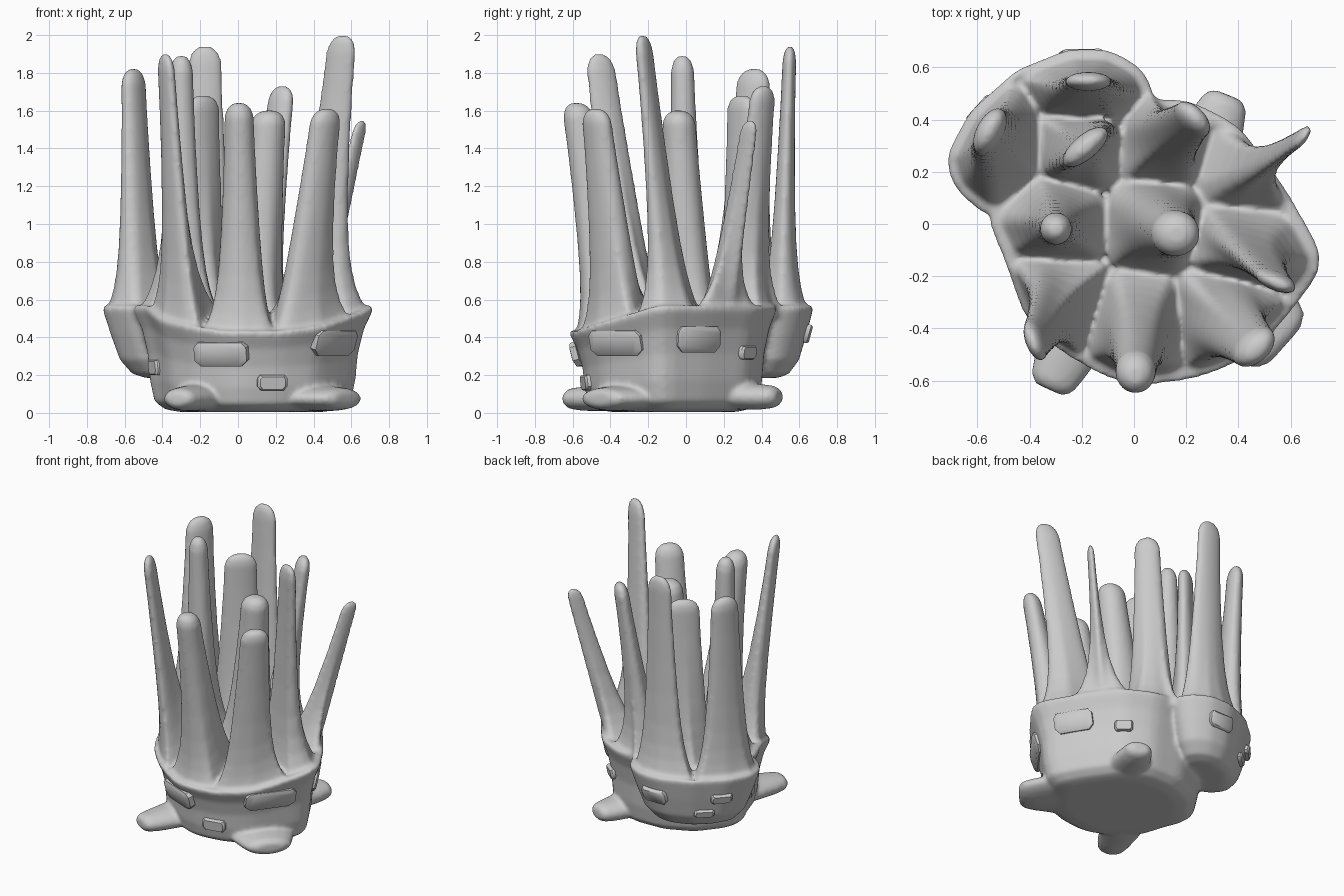
import bpy, math
from mathutils import Vector

if "Cube" in bpy.data.objects:
    bpy.data.objects.remove(bpy.data.objects["Cube"])

grey = bpy.data.materials.new("warm grey")
grey.diffuse_color = (0.6, 0.6, 0.6, 1)
grey.use_nodes = True
grey.node_tree.nodes["Principled BSDF"].inputs["Base Color"].default_value = grey.diffuse_color


def add_mesh(name, verts, faces, angle=60):
    mesh = bpy.data.meshes.new(name)
    mesh.from_pydata(verts, [], faces)
    mesh.materials.append(grey)
    ob = bpy.data.objects.new(name, mesh)
    bpy.context.collection.objects.link(ob)
    bpy.ops.object.select_all(action='DESELECT')
    ob.select_set(True)
    bpy.context.view_layer.objects.active = ob
    bpy.ops.object.shade_smooth_by_angle(angle=math.radians(angle))
    return ob


def loft(name, rings, angle=60):
    """Skin closed rings (counter-clockwise, bottom to top) and cap both ends."""
    n = len(rings[0])
    verts = [p for r in rings for p in r]
    faces = [tuple(reversed(range(n))), tuple(range(len(verts) - n, len(verts)))]
    for k in range(len(rings) - 1):
        for i in range(n):
            j = (i + 1) % n
            faces.append((k * n + i, k * n + j, k * n + n + j, k * n + n + i))
    return add_mesh(name, verts, faces, angle)


def ray_radius(poly, c, a):
    """Distance from c to the polygon edge along angle a."""
    d = (math.cos(a), math.sin(a))
    best = 0
    for (x1, y1), (x2, y2) in zip(poly, poly[1:] + poly[:1]):
        ex, ey = x2 - x1, y2 - y1
        den = d[0] * ey - d[1] * ex
        if abs(den) < 1e-9:
            continue
        qx, qy = x1 - c[0], y1 - c[1]
        r, s = (qx * ey - qy * ex) / den, (qx * d[1] - qy * d[0]) / den
        if r > 0 and -1e-6 <= s <= 1 + 1e-6:
            best = max(best, r)
    return best


def soft_radius(poly, c, a):
    return sum(w * ray_radius(poly, c, a + o)
               for w, o in ((0.25, -0.1), (0.5, 0), (0.25, 0.1)))


def rim_z(y):
    return min(0.57, 0.435 + max(0, y + 0.6) * 0.3)


# Tub outlines at the rim, seen from above
front_arc = [(-0.57, 0.03), (-0.5, -0.12), (-0.42, -0.36), (-0.28, -0.49), (-0.1, -0.59),
             (0.02, -0.62), (0.25, -0.59), (0.46, -0.5), (0.58, -0.36), (0.74, -0.15),
             (0.59, 0.12), (0.4, 0.38), (0.2, 0.48)]
lobe_arc = [(0.08, 0.5), (0.03, 0.6), (-0.1, 0.67), (-0.25, 0.67), (-0.45, 0.59),
            (-0.63, 0.43), (-0.725, 0.25), (-0.69, 0.14)]
whole = front_arc + lobe_arc
main = front_arc + [(-0.1, 0.47), (-0.35, 0.36), (-0.52, 0.15)]
lobe = lobe_arc + [(-0.57, 0.03), (-0.3, 0.05), (0.0, 0.3)]
MAIN_C, LOBE_C = (0.06, -0.06), (-0.31, 0.34)
# (height between bottom and rim, outline scale)
MAIN_P = [(0, 0.6), (0.025, 0.73), (0.1, 0.82), (0.3, 0.86), (0.55, 0.88),
          (0.78, 0.93), (0.95, 1.0), (1, 1.0)]
LOBE_P = [(0, 0.45), (0.06, 0.62), (0.25, 0.78), (0.6, 0.9), (0.93, 1.0), (1, 1.0)]


def tub(name, poly, c, profile, bottom, n=64):
    rings = []

    def ring(fn):
        pts = []
        for i in range(n):
            a = 2 * math.pi * i / n
            r = soft_radius(poly, c, a)
            top = rim_z(c[1] + r * math.sin(a))
            s, z = fn(top)
            pts.append((c[0] + r * s * math.cos(a), c[1] + r * s * math.sin(a), z))
        rings.append(pts)
    for h, s in profile:
        ring(lambda top: (s, bottom + h * (top - bottom)))
    ring(lambda top: (0.94, top))          # lip
    ring(lambda top: (0.88, top - 0.02))   # inner floor
    ring(lambda top: (0.5, 0.52))
    return loft(name, rings, 70)


body = [tub("main_tub", main, MAIN_C, MAIN_P, 0.005),
        tub("side_lobe", lobe, LOBE_C, LOBE_P, 0.185)]

# Tentacles: base x, y, tip x, y, height, half widths, turn in degrees
tentacles = [
    (-0.17, 0.50, -0.175, 0.55, 1.94, 0.088, 0.035, 0),
    (-0.52, 0.29, -0.555, 0.36, 1.82, 0.05, 0.095, -28),
    (-0.20, 0.30, -0.185, 0.295, 1.68, 0.105, 0.045, 40),
    (0.10, 0.30, 0.235, 0.41, 1.73, 0.082, 0.045, 135),
    (0.43, 0.19, 0.655, 0.34, 1.55, 0.055, 0.022, 55),
    (0.08, 0.01, 0.165, -0.04, 1.60, 0.09, 0.085, 0),
    (-0.29, 0.01, -0.30, -0.02, 1.89, 0.06, 0.06, 0),
    (0.40, -0.07, 0.555, -0.23, 2.00, 0.082, 0.035, -22),
    (-0.30, -0.28, -0.385, -0.46, 1.90, 0.08, 0.035, 112),
    (0.02, -0.38, 0.005, -0.58, 1.64, 0.075, 0.08, 0),
    (0.33, -0.35, 0.47, -0.48, 1.61, 0.092, 0.058, 42),
]
bases = [t[:2] for t in tentacles]
# (fraction of height, share of the cell shape, end rounding)
STEPS = [(-0.03, 0.9, 1), (0.0, 0.95, 1), (0.03, 0.78, 1), (0.08, 0.58, 1), (0.15, 0.4, 1),
         (0.25, 0.25, 1), (0.4, 0.13, 1), (0.6, 0.05, 1), (0.8, 0.01, 1), (0.94, 0, 1),
         (0.975, 0, 0.82), (0.993, 0, 0.55), (1.0, 0, 0.35)]


def cell_radius(c, a):
    """Reach from a base point to the valley shared with its neighbours or to the rim."""
    d = Vector((math.cos(a), math.sin(a)))
    r = 0.95 * ray_radius(whole, c, a) - 0.015
    for b in bases:
        v = Vector(b) - Vector(c)
        if v.length > 0 and v.dot(d) > 1e-6:
            r = min(r, v.length_squared / 2 / v.dot(d))
    return min(r, 0.3)


def tentacle(name, bx, by, tx, ty, top, rx, ry, turn, n=32):
    rot = math.radians(turn)
    rings = []
    for t, w, cap in STEPS:
        pts = []
        u = max(t, 0)
        for i in range(n):
            a = 2 * math.pi * i / n
            e = rx * ry / math.hypot(ry * math.cos(a - rot), rx * math.sin(a - rot))
            e *= 1.03 + 0.45 * max(0, 0.9 - u)
            cell = cell_radius((bx, by), a)
            r = (w * cell + (1 - w) * (min(e, cell) if t < 0.1 else e)) * cap
            low = rim_z(by + cell * math.sin(a)) - 0.02
            pts.append((bx + (tx - bx) * u + r * math.cos(a),
                        by + (ty - by) * u + r * math.sin(a), low + (top - low) * t))
        rings.append(pts)
    return loft(name, rings)


body += [tentacle(f"tentacle_{i + 1}", *t) for i, t in enumerate(tentacles)]


# Stubby feet pushed out of the lower wall
def foot(name, start, tip, w, h, z):
    a, b = Vector((*start, z)), Vector((*tip, z))
    d = (b - a).normalized()
    side, up = d.cross(Vector((0, 0, 1))), Vector((0, 0, 1))
    rings = []
    for t, s, v in ((0, 1.5, 1.3), (0.45, 1.35, 1.25), (0.75, 1.1, 1.05),
                    (0.93, 0.9, 0.9), (1, 0.6, 0.55)):
        c = a.lerp(b, t)
        rings.append([c - side * (w * s * math.cos(k * math.pi / 8))
                      + up * (h * (v if k < 8 else min(v, 1.05)) * math.sin(k * math.pi / 8))
                      for k in range(16)])
    return loft(name, [list(reversed(r)) for r in rings])


body += [foot("front_left_foot", (-0.15, -0.25), (-0.325, -0.635), 0.1, 0.062, 0.075),
         foot("front_right_foot", (0.28, -0.2), (0.58, -0.465), 0.16, 0.062, 0.075),
         foot("back_right_foot", (0.2, 0.1), (0.36, 0.495), 0.1, 0.065, 0.085)]

# Melt tub, lobe, feet and tentacles into one soft skin
bpy.ops.object.select_all(action='DESELECT')
for ob in body:
    ob.select_set(True)
bpy.context.view_layer.objects.active = body[0]
bpy.ops.object.join()
skin = body[0]
skin.name = "tentacled_tub"
remesh = skin.modifiers.new("melt", 'REMESH')
remesh.mode = 'VOXEL'
remesh.voxel_size = 0.013
remesh.use_smooth_shade = True
smooth = skin.modifiers.new("soften", 'SMOOTH')
smooth.factor, smooth.iterations = 0.5, 8


# Raised pads on the walls
def pad(name, poly, c, profile, bottom, x, y, z, w, h, out=0.022):
    def wall(a, zz):
        r = soft_radius(poly, c, a)
        f = (zz - bottom) / (rim_z(c[1] + r * math.sin(a)) - bottom)
        s = profile[-1][1]
        for (h0, s0), (h1, s1) in zip(profile, profile[1:]):
            if h0 <= f <= h1:
                s = s0 + (s1 - s0) * (f - h0) / (h1 - h0)
                break
        return Vector((c[0] + r * s * math.cos(a), c[1] + r * s * math.sin(a), zz))
    a0 = math.atan2(y - c[1], x - c[0])
    p = wall(a0, z)
    side = (wall(a0 + 0.15, z) - wall(a0 - 0.15, z)).normalized()
    up = (wall(a0, z + 0.03) - wall(a0, z - 0.03)).normalized()
    nrm = side.cross(up)
    shape = [(0.5, -0.25), (0.5, 0.3), (0.42, 0.5), (-0.42, 0.5),
             (-0.5, 0.3), (-0.5, -0.25), (-0.38, -0.5), (0.38, -0.5)]
    loft(name, [[p + side * (u * w * s) + up * (v * h * s) + nrm * d for u, v in shape]
                for d, s in ((-0.025, 1), (out * 0.5, 1), (out, 0.84))], 40)


for i, q in enumerate([(-0.1, -0.57, 0.31, 0.3, 0.13), (0.19, -0.56, 0.16, 0.16, 0.08),
                       (0.53, -0.38, 0.37, 0.34, 0.14), (0.62, 0.08, 0.39, 0.26, 0.14),
                       (0.4, 0.38, 0.32, 0.12, 0.07), (-0.47, -0.1, 0.24, 0.12, 0.08)]):
    pad(f"wall_pad_{i + 1}", main, MAIN_C, MAIN_P, 0.005, *q)
for i, q in enumerate([(-0.2, 0.64, 0.42, 0.18, 0.1), (-0.6, 0.44, 0.42, 0.14, 0.06),
                       (-0.5, 0.5, 0.31, 0.13, 0.05)]):
    pad(f"lobe_pad_{i + 1}", lobe, LOBE_C, LOBE_P, 0.185, *q)
